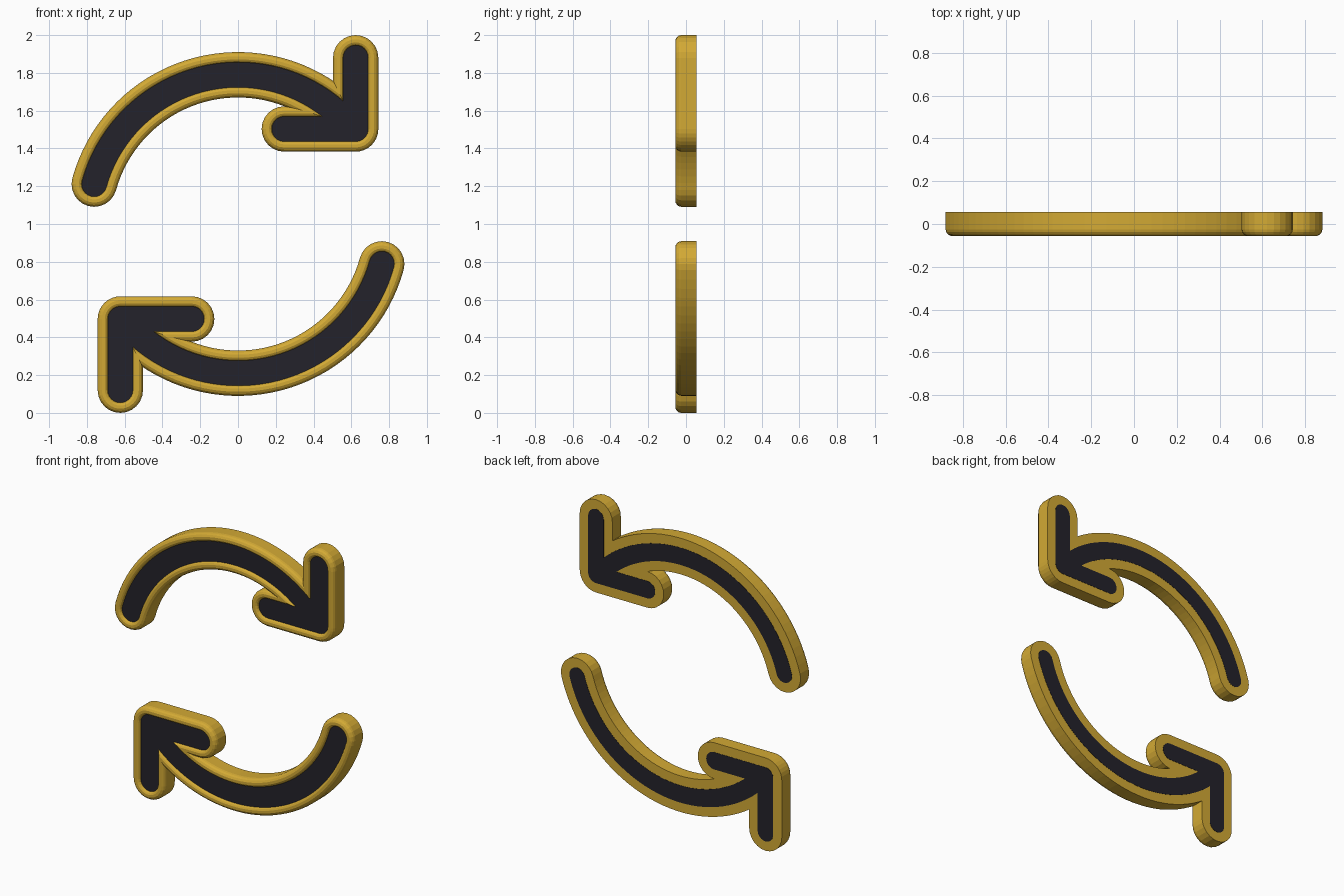
import bpy
import bmesh
from math import sin, cos, pi, radians
from mathutils import Vector

cube = bpy.data.objects.get("Cube")
if cube:
    bpy.data.objects.remove(cube, do_unlink=True)


def material(name, color):
    mat = bpy.data.materials.new(name)
    mat.use_nodes = True
    mat.diffuse_color = color
    mat.node_tree.nodes["Principled BSDF"].inputs["Base Color"].default_value = color
    return mat


GOLD = material("golden yellow", (0.65, 0.40, 0.035, 1))
DARK = material("charcoal", (0.017, 0.016, 0.024, 1))


def polar(degrees):
    return Vector((cos(radians(degrees)), sin(radians(degrees))))


def sweep(start, end, steps):
    return [start + (end - start) * i / steps for i in range(steps + 1)]


# Outlines are (centre line point, offset direction) pairs, so any width can be made
def tail_outline():
    radius, centre, start, end = 0.79, Vector((0, 1)), 164.5, 45
    spine = [(centre + polar(a) * radius, polar(a)) for a in sweep(start, end, 36)]
    tip, root = spine[-1][0], spine[0][0]
    pts = list(spine)
    pts += [(tip, polar(a)) for a in sweep(end, end - 180, 12)[1:-1]]
    pts += [(p, -d) for p, d in reversed(spine)]
    pts += [(root, polar(a)) for a in sweep(start + 180, start, 12)[1:-1]]
    return pts


def head_outline():
    top, corner, side = Vector((0.623, 1.88)), Vector((0.623, 1.503)), Vector((0.245, 1.503))
    pts = [(top, polar(a)) for a in sweep(0, 180, 12)]
    pts.append((corner, Vector((-1, 1))))
    pts += [(side, polar(a)) for a in sweep(90, 270, 12)]
    pts += [(corner, polar(a)) for a in sweep(270, 360, 8)]
    return pts


def loft(name, outline, profile, mat):
    """Stack the outline at each (half width, depth) of the profile."""
    bm = bmesh.new()
    rings = []
    for width, y in profile:
        flat = [p + d * width for p, d in outline]
        rings.append([bm.verts.new((p.x, y, p.y)) for p in flat])
    n = len(outline)
    for a, b in zip(rings, rings[1:]):
        for i in range(n):
            j = (i + 1) % n
            bm.faces.new((a[i], a[j], b[j], b[i]))
    bm.faces.new(rings[0])
    bm.faces.new(rings[-1])
    bmesh.ops.recalc_face_normals(bm, faces=bm.faces)
    mesh = bpy.data.meshes.new(name)
    bm.to_mesh(mesh)
    bm.free()
    mesh.materials.append(mat)
    obj = bpy.data.objects.new(name, mesh)
    bpy.context.collection.objects.link(obj)
    return obj


def combine(obj, other, operation):
    mod = obj.modifiers.new("combine", "BOOLEAN")
    mod.operation = operation
    mod.solver = "EXACT"
    mod.object = other
    bpy.context.view_layer.update()
    graph = bpy.context.evaluated_depsgraph_get()
    mesh = bpy.data.meshes.new_from_object(obj.evaluated_get(graph))
    obj.modifiers.clear()
    obj.data = mesh
    bpy.data.objects.remove(other, do_unlink=True)


def arrow(name, profile, mat):
    obj = loft(name, tail_outline(), profile, mat)
    combine(obj, loft("head", head_outline(), profile, mat), "UNION")
    return obj


# Body with a rounded front edge and a flat back
body_profile = [(0.12, 0.055), (0.12, -0.026), (0.117, -0.038),
                (0.110, -0.048), (0.098, -0.055)]
body = arrow("upper_arrow_body", body_profile, GOLD)

# Rounded groove in the front, cut along tail and head
groove_profile = [(0.066, -0.033), (0.067, -0.042), (0.072, -0.050),
                  (0.081, -0.0547), (0.100, -0.062)]
for outline in (tail_outline(), head_outline()):
    combine(body, loft("groove", outline, groove_profile, GOLD), "DIFFERENCE")

# Dark inlays on the groove floor and the back
front = arrow("upper_arrow_front_inlay", [(0.0675, -0.036), (0.0675, -0.030)], DARK)
back = arrow("upper_arrow_back_inlay", [(0.057, 0.050), (0.057, 0.0565)], DARK)

# Lower arrow is the upper one turned half way round
for obj in (body, front, back):
    twin = obj.copy()
    twin.name = obj.name.replace("upper", "lower")
    twin.location = (0, 0, 2)
    twin.rotation_euler = (0, pi, 0)
    bpy.context.collection.objects.link(twin)
